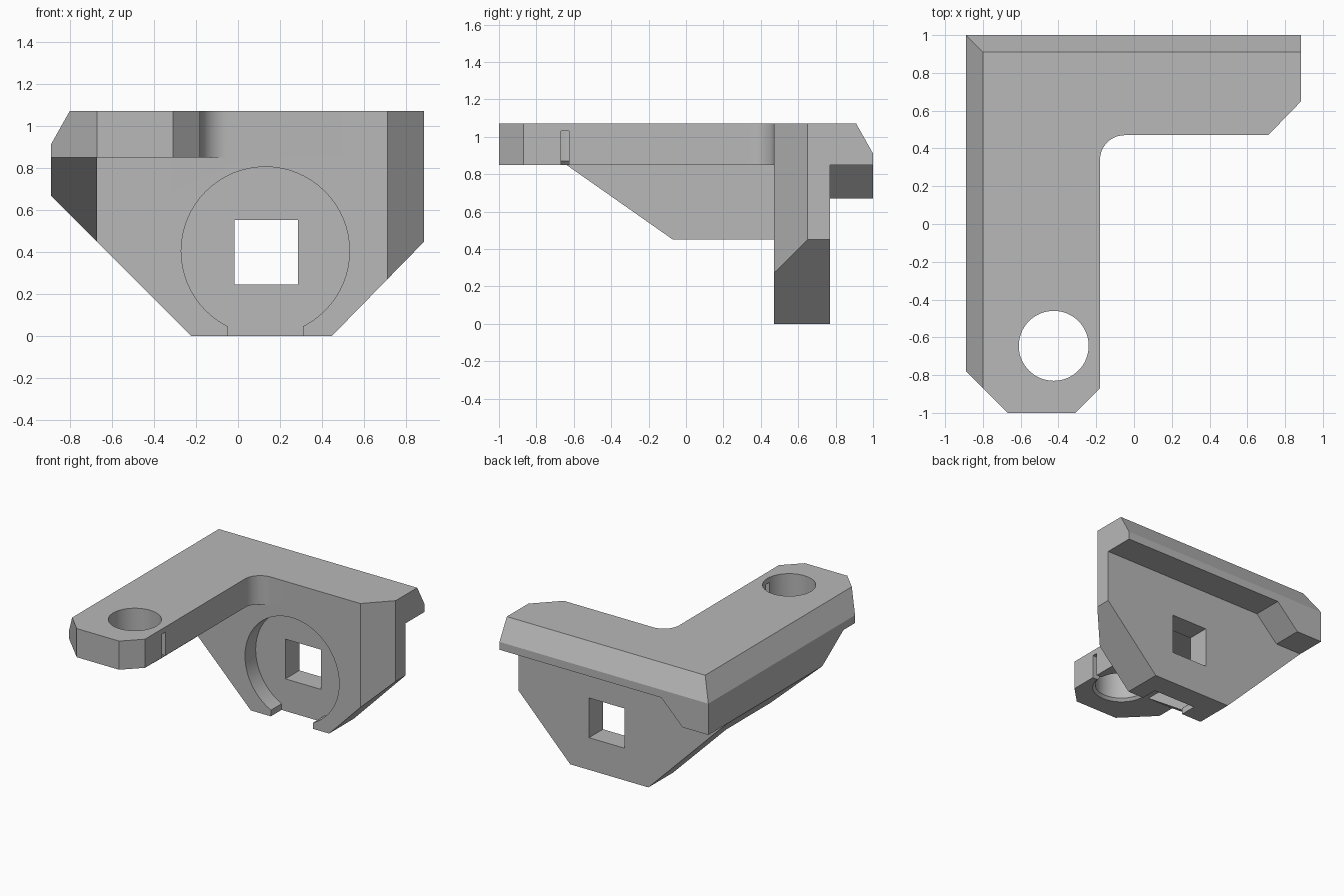
import bpy, bmesh
from math import sin, cos, pi, radians

cube = bpy.data.objects.get("Cube")
if cube:
    bpy.data.objects.remove(cube, do_unlink=True)

grey = bpy.data.materials.new("plain_grey")
grey.use_nodes = True
grey.diffuse_color = (0.48, 0.48, 0.48, 1)
grey.node_tree.nodes["Principled BSDF"].inputs["Base Color"].default_value = (0.48, 0.48, 0.48, 1)

# Where each flat profile (a, b) at depth d lands in space
PLANES = {
    "xy": lambda a, b, d: (a, b, d),
    "xz": lambda a, b, d: (a, d, b),
    "yz": lambda a, b, d: (d, a, b),
}


def prism(name, plane, profile, low, high):
    """Extrude a flat profile between two depths."""
    place = PLANES[plane]
    bm = bmesh.new()
    rings = [[bm.verts.new(place(a, b, d)) for a, b in profile] for d in (low, high)]
    n = len(profile)
    for ring in rings:
        bm.faces.new(ring)
    for i in range(n):
        j = (i + 1) % n
        bm.faces.new((rings[0][i], rings[0][j], rings[1][j], rings[1][i]))
    bmesh.ops.recalc_face_normals(bm, faces=bm.faces)
    mesh = bpy.data.meshes.new(name)
    bm.to_mesh(mesh)
    bm.free()
    mesh.materials.append(grey)
    obj = bpy.data.objects.new(name, mesh)
    bpy.context.collection.objects.link(obj)
    return obj


def arc(cx, cy, r, start=0, end=2 * pi, steps=64):
    return [(cx + r * cos(start + (end - start) * i / steps),
             cy + r * sin(start + (end - start) * i / steps)) for i in range(steps)]


def rect(a0, a1, b0, b1):
    return [(a0, b0), (a1, b0), (a1, b1), (a0, b1)]


def combine(target, tool, operation):
    """Apply a boolean and discard the tool."""
    tool.hide_render = True
    mod = target.modifiers.new(operation, "BOOLEAN")
    mod.operation = operation
    mod.solver = "EXACT"
    mod.object = tool
    bpy.ops.object.select_all(action="DESELECT")
    bpy.context.view_layer.objects.active = target
    target.select_set(True)
    bpy.ops.object.modifier_apply(modifier=mod.name)
    bpy.data.objects.remove(tool, do_unlink=True)


# L-shaped top slab with a rounded inner corner
outline = [(-0.89, 1), (-0.89, -0.78), (-0.67, -1), (-0.31, -1), (-0.18, -0.87)]
outline += arc(-0.05, 0.34, 0.13, pi, pi / 2, 12)
outline += [(-0.05, 0.47), (0.885, 0.47), (0.885, 1)]
bracket = prism("corner_bracket", "xy", outline, 0.85, 1.07)

# Upright mounting plate
plate = prism("upright_plate", "xz",
              [(-0.89, 0.67), (-0.22, 0), (0.445, 0), (0.885, 0.45),
               (0.885, 0.88), (-0.89, 0.88)], 0.47, 0.77)

# Side rib under the arm, trimmed along the plate's sloping edge
rib = prism("side_rib", "yz",
            [(-0.64, 0.85), (-0.07, 0.45), (0.6, 0.45), (0.6, 0.88), (-0.64, 0.88)],
            -0.89, -0.67)
combine(rib, prism("rib_trim", "xz", [(-1, 0.78), (-1, 0.28), (-0.5, 0.28)], -1, 0.8),
        "DIFFERENCE")

# Deeper corner of the rear lip
corner = prism("lip_corner", "xz",
               [(-0.89, 0.67), (-0.67, 0.67), (-0.49, 0.85), (-0.49, 0.88), (-0.89, 0.88)],
               0.7, 1)

for part in (plate, rib, corner):
    combine(bracket, part, "UNION")

# Bevels along the left and rear top edges, and the cut front right corner
cutters = [
    prism("left_bevel", "xz", [(-0.935, 0.83), (-0.755, 1.15), (-1.1, 1.15), (-1.1, 0.83)], -1.2, 1.2),
    prism("rear_bevel", "yz", [(1.045, 0.83), (0.865, 1.15), (1.1, 1.15), (1.1, 0.83)], -1.2, 1.2),
    prism("corner_cut", "xy", [(0.61, 0.367), (0.985, 0.753), (0.985, 0.367)], -0.1, 1.2),
]

# Round pocket, its bottom opening and the square through-hole
cutters += [
    prism("round_pocket", "xz", arc(0.13, 0.405, 0.4), 0.3, 0.6),
    prism("pocket_opening", "xz", rect(-0.05, 0.31, -0.1, 0.048), 0.3, 0.6),
    prism("square_hole", "xz", rect(-0.017, 0.285, 0.247, 0.552), 0.4, 0.9),
]

# Arm hole with a flared lower rim, and the narrow slot beside it
flare = prism("hole_flare", "xy", arc(-0.425, -0.645, 0.185), 0.83, 0.87)
for v in flare.data.vertices:
    if v.co.z < 0.85:
        v.co.x = -0.425 + (v.co.x + 0.425) * 1.2
        v.co.y = -0.645 + (v.co.y + 0.645) * 1.2
cutters += [
    prism("arm_hole", "xy", arc(-0.425, -0.645, 0.185), 0.8, 1.2),
    flare,
    prism("arm_slot", "yz", rect(-0.668, -0.625, 0.8, 1.03), -0.4, -0.1),
]
for cutter in cutters:
    combine(bracket, cutter, "DIFFERENCE")

bpy.ops.object.select_all(action="DESELECT")
bracket.select_set(True)
bpy.context.view_layer.objects.active = bracket
bpy.ops.object.shade_smooth_by_angle(angle=radians(25))
